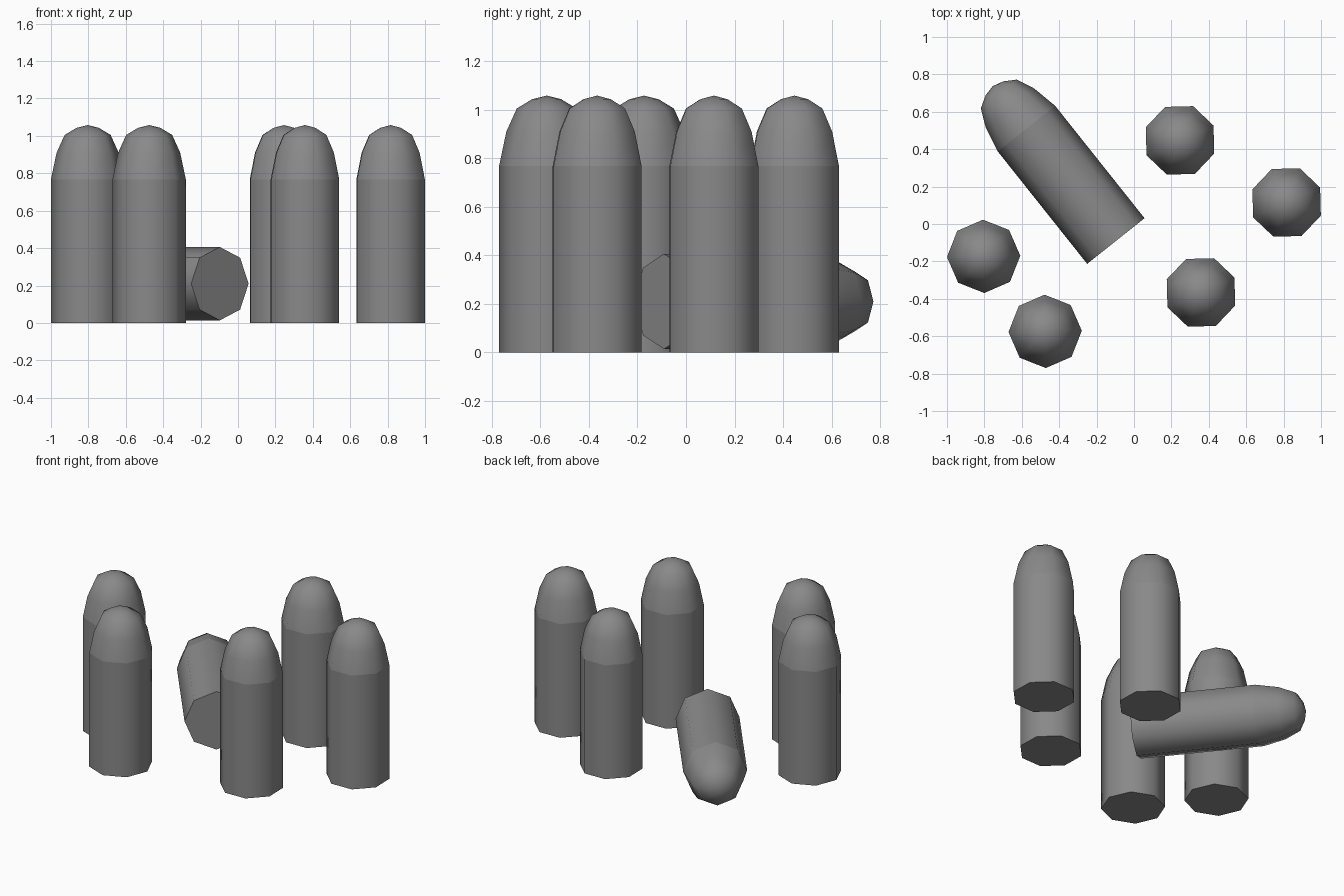
import bpy, bmesh
from math import cos, sin, pi, radians
from mathutils import Matrix

if "Cube" in bpy.data.objects:
    bpy.data.objects.remove(bpy.data.objects["Cube"])

SIDES = 8
# radius, height from base to just below the tip
PROFILE = [(0.196, 0.0), (0.196, 0.768), (0.166, 0.91), (0.123, 1.005), (0.06, 1.043)]
TIP = 1.058

# dark metal
dark = bpy.data.materials.new("dark_grey")
dark.diffuse_color = (0.25, 0.25, 0.25, 1)
dark.use_nodes = True
dark.node_tree.nodes["Principled BSDF"].inputs["Base Color"].default_value = dark.diffuse_color


def round_nosed_post(name, matrix):
    bm = bmesh.new()
    rings = [[bm.verts.new((r * cos(2 * pi * i / SIDES), r * sin(2 * pi * i / SIDES), z))
              for i in range(SIDES)] for r, z in PROFILE]
    tip = bm.verts.new((0, 0, TIP))
    # flat base, body and domed nose
    bm.faces.new(rings[0][::-1])
    for i in range(SIDES):
        j = (i + 1) % SIDES
        for lo, hi in zip(rings, rings[1:]):
            bm.faces.new((lo[i], lo[j], hi[j], hi[i]))
        bm.faces.new((rings[-1][i], rings[-1][j], tip))
    for f in bm.faces:
        f.smooth = len(f.verts) != SIDES
    # crisp edges at the base rim and the nose seam
    for ring in rings[:2]:
        for i in range(SIDES):
            bm.edges.get((ring[i], ring[(i + 1) % SIDES])).smooth = False
    mesh = bpy.data.meshes.new(name)
    bm.to_mesh(mesh)
    bm.free()
    mesh.materials.append(dark)
    obj = bpy.data.objects.new(name, mesh)
    obj.matrix_world = matrix
    bpy.context.collection.objects.link(obj)


# five standing pieces: x, y, turn in degrees
STANDING = [(-0.804, -0.173, 1), (-0.475, -0.574, 1), (0.246, 0.447, 24),
            (0.816, 0.115, 24), (0.358, -0.366, 24)]
for n, (x, y, turn) in enumerate(STANDING, 1):
    round_nosed_post(f"standing_round_{n}",
                     Matrix.Translation((x, y, 0)) @ Matrix.Rotation(radians(turn), 4, 'Z'))

# one piece lying on its side
round_nosed_post("fallen_round",
                 Matrix.Translation((-0.097, -0.091, 0.21))
                 @ Matrix.Rotation(radians(128.5), 4, 'Z')
                 @ Matrix.Rotation(radians(90), 4, 'Y'))
